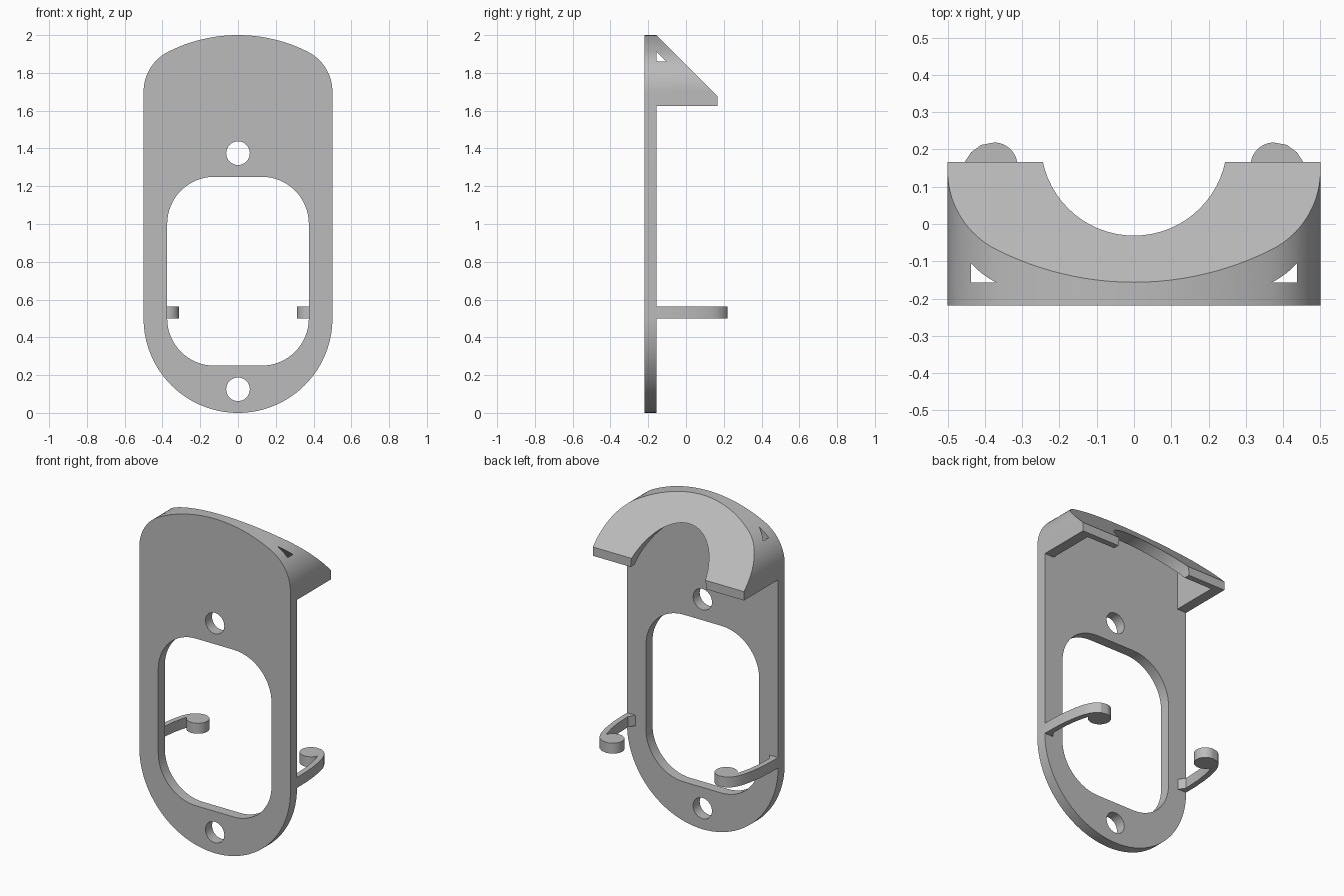
import bpy, bmesh
from math import sin, cos, radians, atan2, degrees
from mathutils import Vector

cube = bpy.data.objects.get("Cube")
if cube:
    bpy.data.objects.remove(cube, do_unlink=True)

grey = bpy.data.materials.new("light_grey")
grey.use_nodes = True
COLOUR = (0.5, 0.5, 0.5, 1)
grey.diffuse_color = COLOUR
grey.node_tree.nodes["Principled BSDF"].inputs["Base Color"].default_value = COLOUR

T = 0.0625                 # wall thickness
FRONT, BACK = -0.21875, -0.15625
HOOD_END = 0.166
HOOD_BOTTOM = 1.625


def arc(cx, cy, r, a0, a1, n):
    """Points on a circular arc, angles in degrees."""
    steps = [radians(a0 + (a1 - a0) * i / n) for i in range(n + 1)]
    return [(cx + r * cos(a), cy + r * sin(a)) for a in steps]


def prism(name, profile, axis, lo, hi):
    """Extrude a 2D profile along an axis: x uses (y,z), y uses (x,z), z uses (x,y)."""
    place = {"x": lambda p: (lo, *p),
             "y": lambda p: (p[0], lo, p[1]),
             "z": lambda p: (*p, lo)}[axis]
    shift = Vector([hi - lo if a == axis else 0 for a in "xyz"])
    bm = bmesh.new()
    face = bm.faces.new([bm.verts.new(place(p)) for p in profile])
    out = bmesh.ops.extrude_face_region(bm, geom=[face])
    bmesh.ops.translate(bm, vec=shift,
                        verts=[v for v in out["geom"] if isinstance(v, bmesh.types.BMVert)])
    bmesh.ops.recalc_face_normals(bm, faces=bm.faces)
    mesh = bpy.data.meshes.new(name)
    bm.to_mesh(mesh)
    bm.free()
    mesh.materials.append(grey)
    obj = bpy.data.objects.new(name, mesh)
    bpy.context.collection.objects.link(obj)
    return obj


def activate(obj):
    bpy.ops.object.select_all(action="DESELECT")
    obj.select_set(True)
    bpy.context.view_layer.objects.active = obj


def cut(obj, cutter):
    mod = obj.modifiers.new("cut", "BOOLEAN")
    mod.operation, mod.solver, mod.object = "DIFFERENCE", "EXACT", cutter
    activate(obj)
    bpy.ops.object.modifier_apply(modifier=mod.name)
    bpy.data.objects.remove(cutter, do_unlink=True)


# Body outline: round bottom, rounded shoulders, shallow crown
crown_r, crown_z, shoulder_r, shoulder_z = 0.82, 1.18, 0.2375, 1.7
shoulder_x = 0.5 - shoulder_r
lean = degrees(atan2(shoulder_z - crown_z, shoulder_x))
outline = (arc(0, 0.5, 0.5, 180, 360, 64)
           + arc(shoulder_x, shoulder_z, shoulder_r, 0, lean, 16)
           + arc(0, crown_z, crown_r, lean, 180 - lean, 24)[1:-1]
           + arc(-shoulder_x, shoulder_z, shoulder_r, 180 - lean, 180, 16))
body = prism("backplate_with_hood", outline, "y", FRONT, HOOD_END)

# Clear the space behind the plate, below the hood
cut(body, prism("below_cutter", [(BACK, -1), (1, -1), (1, HOOD_BOTTOM), (BACK, HOOD_BOTTOM)],
                "x", -1, 1))
# Slope the hood at 45 degrees
slope = 2 + BACK
cut(body, prism("slope_cutter", [(BACK, 2), (1, slope - 1), (1, 3), (BACK, 3)], "x", -1, 1))
# Hollow the hood; the hollow breaks through the shoulders as small windows
inner = slope - T * 2 ** 0.5
cut(body, prism("hollow_cutter", [(BACK, inner - BACK), (inner - 1.5, 1.5), (BACK, 1.5)],
                "x", T - 0.5, 0.5 - T))
# Arch through the hood
cut(body, prism("arch_cutter", arc(0, HOOD_BOTTOM, 0.25, 0, 360, 64)[:-1], "y", -0.13, 1))

# Rounded window and screw holes through the plate
slot = []
for k, (x, z) in enumerate([(0.125, 1), (-0.125, 1), (-0.125, 0.5), (0.125, 0.5)]):
    slot += arc(x, z, 0.25, 90 * k, 90 * k + 90, 16)
cut(body, prism("slot_cutter", slot, "y", -1, 1))
for z in (0.125, 1.375):
    cut(body, prism("hole_cutter", arc(0, z, T, 0, 360, 32)[:-1], "y", -1, 1))

# Curved hooks with round ends
outer_arm = [(0.5, BACK - 0.005), (0.499, -0.08), (0.494, 0), (0.484, 0.07), (0.47, 0.13),
             (0.455, 0.165), (0.437, 0.192), (0.41, 0.212)]
inner_arm = [(0.443, 0.1), (0.455, 0.05), (0.464, -0.02), (0.468, -0.12), (0.44, BACK - 0.005)]
hook_outline = outer_arm + arc(0.375, 0.156, T, 90, 340, 32) + inner_arm
hooks = [prism(name, [(s * x, y) for x, y in hook_outline], "z", 0.5, 0.5 + T)
         for name, s in (("left_hook", 1), ("right_hook", -1))]

for obj in [body] + hooks:
    activate(obj)
    bpy.ops.object.shade_smooth_by_angle(angle=radians(25))
